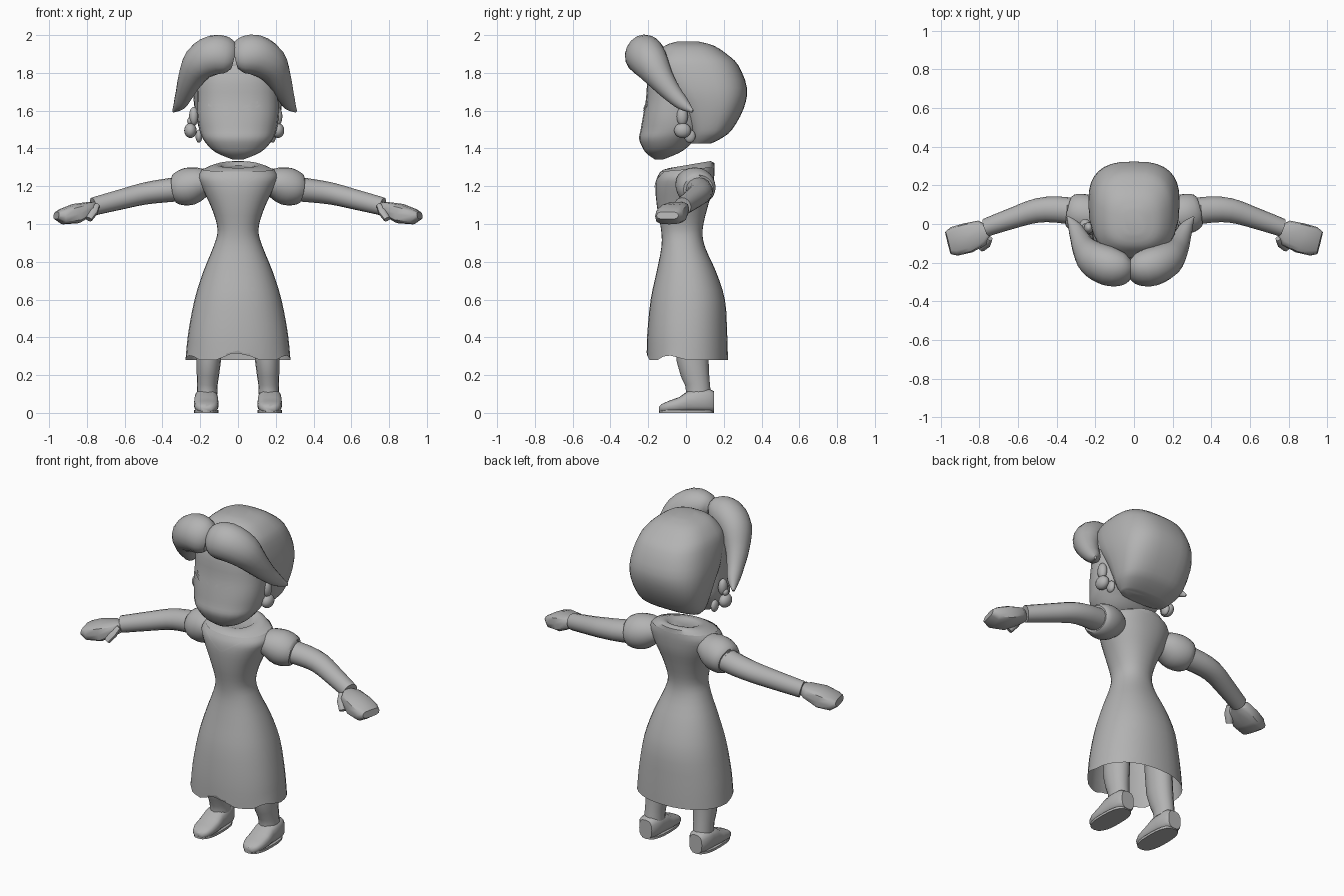
import bpy, bmesh, math
from mathutils import Vector
from mathutils.bvhtree import BVHTree

if "Cube" in bpy.data.objects:
    bpy.data.objects.remove(bpy.data.objects["Cube"])

grey = bpy.data.materials.new("plain grey")
grey.diffuse_color = (0.45, 0.45, 0.45, 1)
grey.use_nodes = True
grey.node_tree.nodes["Principled BSDF"].inputs["Base Color"].default_value = grey.diffuse_color


def finish(name, bm, angle=45):
    bmesh.ops.recalc_face_normals(bm, faces=bm.faces)
    me = bpy.data.meshes.new(name)
    bm.to_mesh(me)
    bm.free()
    me.materials.append(grey)
    for p in me.polygons:
        p.use_smooth = True
    me.set_sharp_from_angle(angle=math.radians(angle))
    ob = bpy.data.objects.new(name, me)
    bpy.context.collection.objects.link(ob)
    return ob


def smooth_rows(rows, k=3):
    """Catmull-Rom interpolation between rows of numbers."""
    out = []
    for i in range(len(rows) - 1):
        a, b, c, d = rows[max(i - 1, 0)], rows[i], rows[i + 1], rows[min(i + 2, len(rows) - 1)]
        for j in range(k):
            t = j / k
            out.append(tuple(0.5 * (2*q + (r - p)*t + (2*p - 5*q + 4*r - s)*t*t + (3*q - p - 3*r + s)*t**3)
                             for p, q, r, s in zip(a, b, c, d)))
    return out + [tuple(rows[-1])]


def loft(name, rings, n=24, power=2.0, caps=(True, True), move=None):
    """Skin over rings given as (centre, u, v)."""
    bm = bmesh.new()
    f = lambda w: math.copysign(abs(w) ** (2 / power), w)
    loops = []
    for i, (c, u, v) in enumerate(rings):
        loop = []
        for j in range(n):
            a = 2 * math.pi * j / n
            co = c + u * f(math.cos(a)) + v * f(math.sin(a))
            loop.append(bm.verts.new(move(i, a, co) if move else co))
        loops.append(loop)
    for p, q in zip(loops, loops[1:]):
        for j in range(n):
            bm.faces.new((p[j], p[(j+1) % n], q[(j+1) % n], q[j]))
    if caps[0]:
        bm.faces.new(loops[0])
    if caps[1]:
        bm.faces.new(loops[-1])
    return finish(name, bm)


def stack(name, rows, **kw):
    """Upright loft; rows are (z, half width, front y, back y, tilt)."""
    rings = [(Vector((0, (a + b) / 2, z)), Vector((w, 0, 0)), Vector((0, (b - a) / 2, t)))
             for z, w, a, b, t in rows]
    return loft(name, rings, **kw)


def tube(name, rows, up=(0, 0, 1), **kw):
    """Loft along a path; rows are (x, y, z, side radius, up radius)."""
    pts = [Vector(r[:3]) for r in rows]
    rings = []
    for i, r in enumerate(rows):
        t = (pts[min(i + 1, len(pts) - 1)] - pts[max(i - 1, 0)]).normalized()
        u = t.cross(Vector(up)).normalized()
        rings.append((pts[i], u * r[3], u.cross(t) * r[4]))
    return loft(name, rings, **kw)


def ball(name, loc, size):
    bm = bmesh.new()
    bmesh.ops.create_uvsphere(bm, u_segments=16, v_segments=10, radius=1)
    for v in bm.verts:
        v.co = Vector(loc) + Vector([a * b for a, b in zip(v.co, size)])
    return finish(name, bm)


def strip(name, path, width, target):
    """Thin strip laid on the front of a target; path is (x, z) points."""
    tree = BVHTree.FromObject(target, bpy.context.evaluated_depsgraph_get())
    bm = bmesh.new()
    prev = None
    for x, z in smooth_rows(path, 4):
        pair = []
        for dz in (-width / 2, width / 2):
            hit = tree.ray_cast(Vector((x, -2, z + dz)), Vector((0, 1, 0)))[0]
            y = hit.y if hit else -0.1
            pair.append(bm.verts.new((x, y - 0.005, z + dz)))
        if prev:
            bm.faces.new((prev[0], pair[0], pair[1], prev[1]))
        prev = pair
    return finish(name, bm)


# head: face with pointed chin, and the rounded boxy back hair
face = stack("face", smooth_rows([
    (1.342, .03, -.165, -.12, 0), (1.37, .10, -.205, -.05, 0), (1.40, .145, -.228, 0, 0),
    (1.45, .185, -.248, .05, 0), (1.50, .205, -.24, .10, 0), (1.57, .215, -.228, .10, 0),
    (1.66, .215, -.212, .10, 0), (1.78, .205, -.20, .10, 0), (1.90, .14, -.15, .05, 0)]), power=2.3)
stack("back_hair", smooth_rows([
    (1.425, .15, .03, .13, 0), (1.455, .18, .015, .19, 0), (1.50, .205, 0, .244, 0),
    (1.61, .23, -.05, .305, 0), (1.72, .235, -.13, .323, 0), (1.84, .213, -.18, .277, 0),
    (1.90, .18, -.15, .215, 0), (1.945, .125, -.11, .145, 0), (1.965, .05, -.05, .07, 0)]),
    n=32, power=2.7)

# dress with scalloped front hem, open underneath
def hem(i, a, co):
    if i == 0:
        co.z += .05 * max(0, 1 - abs(co.x) / .11) * (co.y < 0)
        co.z += .03 * max(0, 1 - abs(abs(co.x) - .25) / .04) * (co.y < 0)
    return co

dress = stack("dress", smooth_rows([
    (.28, .278, -.208, .222, 0), (.42, .264, -.205, .218, 0), (.60, .23, -.187, .206, 0),
    (.75, .183, -.155, .158, 0), (.88, .13, -.13, .10, 0), (.97, .108, -.132, .088, 0),
    (1.08, .138, -.152, .112, 0), (1.18, .185, -.162, .14, 0), (1.25, .212, -.155, .15, .01),
    (1.29, .19, -.135, .15, .012)]), n=32, power=2.2, caps=(False, False), move=hem)
# yoke, raised collar edge and the neck opening
stack("collar", [
    (1.285, .195, -.138, .152, .012), (1.305, .15, -.12, .15, .018), (1.315, .115, -.085, .13, .018),
    (1.312, .09, -.06, .115, .018), (1.30, .075, -.05, .10, .01)], n=32, caps=(False, True))
strip("neckline_trim", [(-.125, 1.27), (-.07, 1.235), (0, 1.195), (.07, 1.235), (.125, 1.27)], .012, dress)

for s, side in ((-1, "left"), (1, "right")):
    m = lambda rows: [(s * r[0],) + tuple(r[1:]) for r in rows]
    o = lambda rows: [(s * r[0] - .018,) + tuple(r[1:]) for r in rows]

    # swept fringe lobe tapering to a tip beside the ear
    tube(side + "_fringe", smooth_rows(o([
        (.004, -.235, 1.885, .05, .07), (.04, -.235, 1.892, .082, .098), (.11, -.22, 1.895, .10, .108),
        (.185, -.185, 1.85, .092, .098), (.235, -.13, 1.765, .066, .07), (.265, -.07, 1.69, .048, .05),
        (.29, -.015, 1.635, .034, .035), (.325, .035, 1.597, .006, .008)]), 3), up=(.3, .5, 1), n=16)

    # ears and earrings
    ball(side + "_ear", (s * .222 - .012, -.02, 1.57), (.025, .03, .05))
    ball(side + "_earring", (s * .232 - .02, -.018, 1.495), (.033, .045, .04))
    ball(side + "_earring_stud", (s * .234 - .02, -.018, 1.545), (.015, .02, .02))
    ball(side + "_hair_wisp", (s * .195 - .012, .02, 1.465), (.018, .03, .035))

    # brows and closed eyes
    strip(side + "_brow", o([(.125, 1.645), (.08, 1.628), (.025, 1.608)]), .016, face)
    strip(side + "_eye", o([(.14, 1.632), (.10, 1.612), (.05, 1.60)]), .012, face)

    # puffed sleeve
    tube(side + "_sleeve", smooth_rows(m([
        (.15, .02, 1.22, .07, .06), (.20, .035, 1.215, .095, .085), (.255, .05, 1.20, .104, .10),
        (.305, .06, 1.19, .098, .092), (.335, .065, 1.185, .08, .075), (.33, .065, 1.186, .06, .055)]), 2))

    # arm, bending forward at the elbow
    tube(side + "_arm", smooth_rows(m([
        (.27, .06, 1.19, .07, .066), (.40, .075, 1.175, .068, .062), (.50, .07, 1.16, .063, .058),
        (.60, .04, 1.135, .056, .054), (.765, -.018, 1.093, .047, .048)]), 2), n=16)

    # mitten hand and thumb
    tube(side + "_hand", m([
        (.755, -.035, 1.088, .03, .03), (.785, -.045, 1.082, .066, .036), (.86, -.072, 1.055, .078, .053),
        (.93, -.09, 1.04, .076, .042), (.962, -.098, 1.045, .06, .02)]), n=12, power=3.2)
    tube(side + "_thumb", m([
        (.745, -.075, 1.10, .014, .015), (.765, -.10, 1.065, .026, .022), (.79, -.125, 1.025, .02, .018)]),
        n=8)

    # leg
    tube(side + "_leg", smooth_rows(m([
        (.145, .03, .55, .07, .085), (.155, .035, .28, .065, .085),
        (.162, .06, .16, .055, .066), (.163, .066, .10, .055, .066)]), 2), up=(0, 1, 0), n=16)

    # shoe: rounded upper running heel to toe on a flat sole
    shoe = [(.148, .042, .11), (.125, .058, .122), (.06, .063, .122), (.01, .064, .112),
            (-.035, .066, .08), (-.09, .062, .06), (-.125, .048, .045), (-.142, .025, .03)]
    loft(side + "_shoe", [(Vector((s * .168, y, h / 2 + .004)), Vector((w, 0, 0)), Vector((0, 0, h / 2)))
                          for y, w, h in shoe], n=16, power=2.8)
    tube(side + "_sole", [(s * .168, .002, 0, .064, .145), (s * .168, .002, .014, .064, .145)],
         up=(0, 1, 0), n=20, power=2.6)
